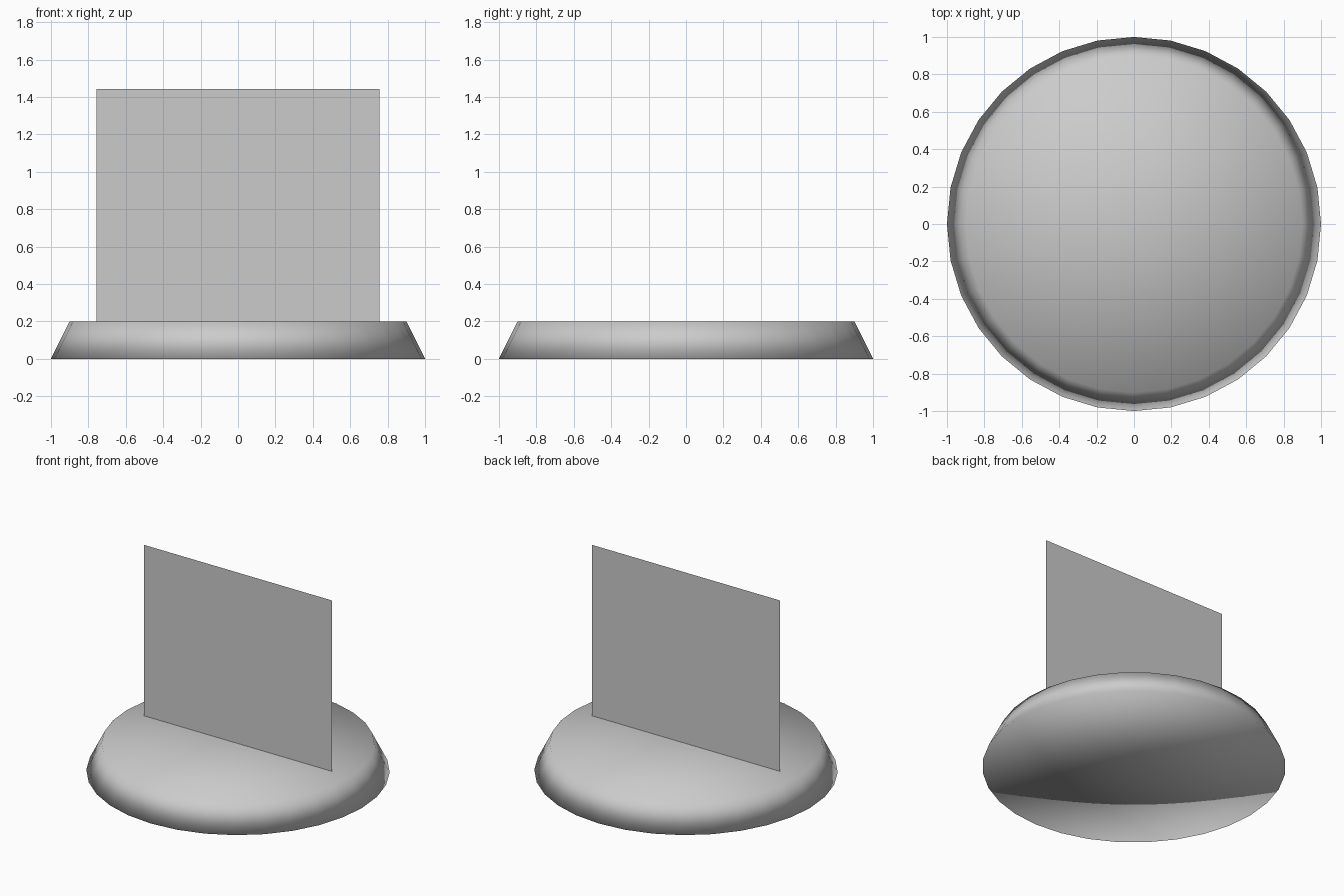
import bpy
import math

if "Cube" in bpy.data.objects:
    bpy.data.objects.remove(bpy.data.objects["Cube"])

# Base: low tapered disc, closed top and bottom
bpy.ops.mesh.primitive_cone_add(vertices=32, radius1=1.0, radius2=0.9, depth=0.2,
                                end_fill_type='TRIFAN', location=(0, 0, 0.1))
base = bpy.context.object
base.name = "round_base"
bpy.ops.object.shade_smooth()

# Upright card: single flat panel standing on the base, facing the front
WIDTH, BOTTOM, TOP = 1.514, 0.2, 1.443
bpy.ops.mesh.primitive_plane_add(size=1, location=(0, 0, (BOTTOM + TOP) / 2),
                                 rotation=(math.pi / 2, 0, 0))
card = bpy.context.object
card.name = "upright_card"
card.scale = (WIDTH, TOP - BOTTOM, 1)
bpy.ops.object.transform_apply(location=False, rotation=True, scale=True)
